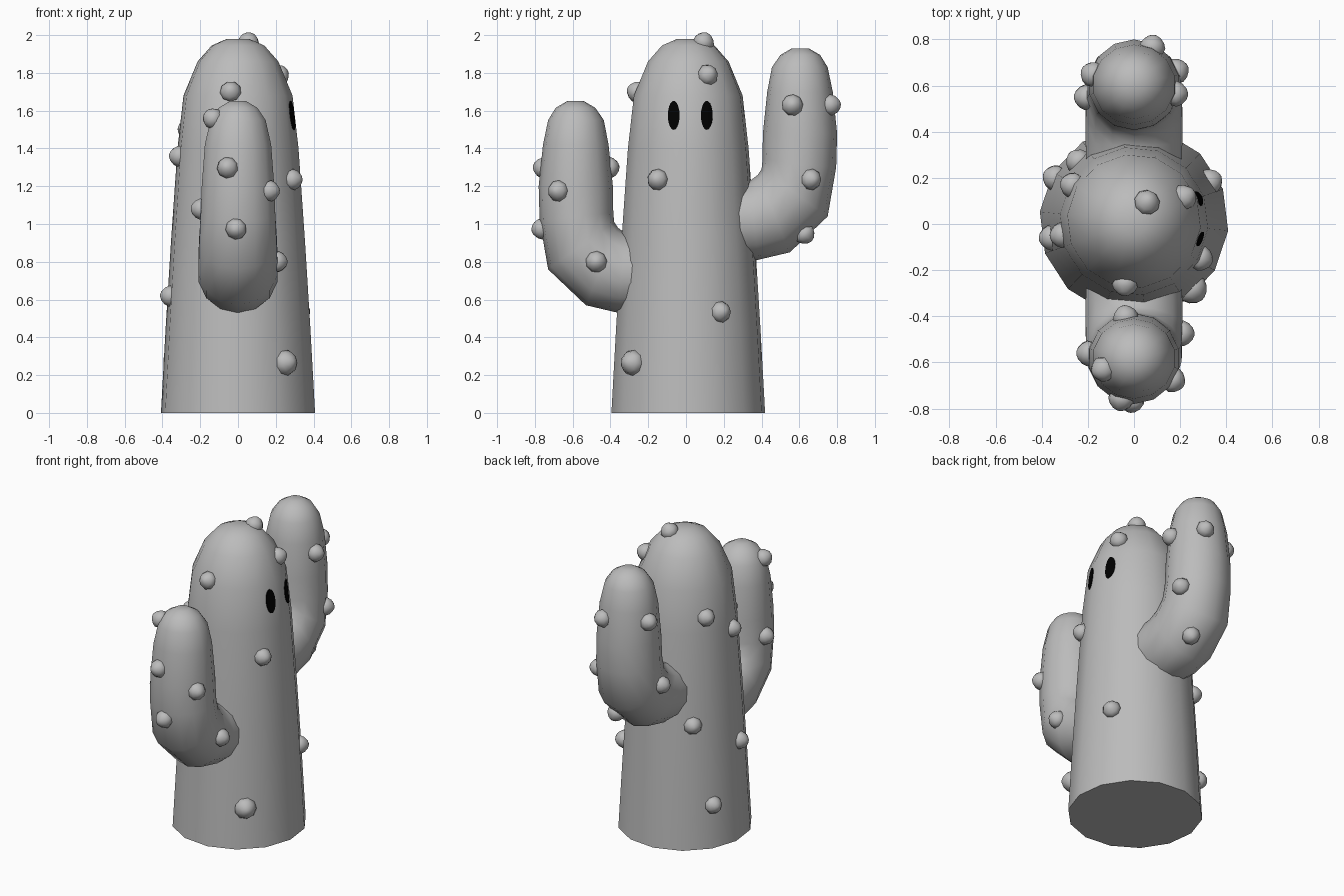
import bpy, bmesh, math
from mathutils import Vector
from mathutils.bvhtree import BVHTree

if "Cube" in bpy.data.objects:
    bpy.data.objects.remove(bpy.data.objects["Cube"], do_unlink=True)


def make_material(name, value):
    mat = bpy.data.materials.new(name)
    mat.use_nodes = True
    color = (value, value, value, 1)
    mat.diffuse_color = color
    mat.node_tree.nodes["Principled BSDF"].inputs["Base Color"].default_value = color
    return mat


grey = make_material("plant grey", 0.5)
black = make_material("eye black", 0.0)


def loft(name, rings, mat, smooth_angle=60):
    """Skin a list of closed point rings and cap both ends."""
    bm = bmesh.new()
    loops = [[bm.verts.new(p) for p in ring] for ring in rings]
    n = len(loops[0])
    for a, b in zip(loops, loops[1:]):
        for i in range(n):
            j = (i + 1) % n
            bm.faces.new((a[i], a[j], b[j], b[i]))
    bm.faces.new(loops[0][::-1])
    bm.faces.new(loops[-1])
    bmesh.ops.recalc_face_normals(bm, faces=bm.faces)
    mesh = bpy.data.meshes.new(name)
    bm.to_mesh(mesh)
    bm.free()
    mesh.materials.append(mat)
    obj = bpy.data.objects.new(name, mesh)
    bpy.context.collection.objects.link(obj)
    bpy.ops.object.select_all(action="DESELECT")
    obj.select_set(True)
    bpy.context.view_layer.objects.active = obj
    bpy.ops.object.shade_smooth_by_angle(angle=math.radians(smooth_angle))
    return obj


def ring(center, u, v, n, phase=0.0):
    angles = [phase + math.tau * i / n for i in range(n)]
    return [center + u * math.cos(a) + v * math.sin(a) for a in angles]


X, Y, Z = Vector((1, 0, 0)), Vector((0, 1, 0)), Vector((0, 0, 1))

# Trunk: tapered round column with a domed top (radius, height)
trunk_profile = [(0.41, 0), (0.385, 0.45), (0.357, 0.9), (0.322, 1.4), (0.29, 1.68),
                 (0.215, 1.86), (0.14, 1.945), (0.06, 1.98)]
trunk = loft("trunk", [ring(Vector((0, 0.012, z)), X * r, Y * r, 14, -0.1)
                       for r, z in trunk_profile], grey)

# Arm: each section spans an outer (y, z) and an inner (y, z) point, with a half width
arm_sections = [
    ((-0.20, 0.53), (-0.20, 0.93), 0.21),
    ((-0.36, 0.53), (-0.32, 0.95), 0.215),
    ((-0.53, 0.57), (-0.36, 0.98), 0.215),
    ((-0.73, 0.76), (-0.38, 1.01), 0.212),
    ((-0.775, 1.02), (-0.385, 1.06), 0.203),
    ((-0.78, 1.20), (-0.387, 1.20), 0.197),
    ((-0.757, 1.42), (-0.41, 1.42), 0.18),
    ((-0.73, 1.55), (-0.435, 1.55), 0.15),
    ((-0.69, 1.615), (-0.48, 1.615), 0.105),
    ((-0.63, 1.65), (-0.54, 1.65), 0.045),
]


def make_arm(name, place):
    rings = []
    for outer, inner, width in arm_sections:
        a, b = place(*outer), place(*inner)
        rings.append(ring((a + b) / 2, (a - b) / 2, X * width, 14))
    return loft(name, rings, grey)


front_arm = make_arm("front_arm", lambda y, z: Vector((0, y, z)))
back_arm = make_arm("back_arm", lambda y, z: Vector((0, 0.02 - y, z + 0.28)))

# Bumps: small blunt domes seated on the nearest surface point
bump_profile = [(0.05, -0.02), (0.057, 0.005), (0.046, 0.028), (0.026, 0.046), (0.008, 0.053)]


def add_bumps(body, label, spots):
    tree = BVHTree.FromObject(body, bpy.context.evaluated_depsgraph_get())
    for i, spot in enumerate(spots, 1):
        point, normal, _, _ = tree.find_nearest(Vector(spot))
        side = normal.orthogonal().normalized()
        up = normal.cross(side)
        size = 1.2 if spot[2] < 0.27 else 1.0
        loft(f"{label}_bump_{i}", [ring(point + normal * h * size, side * r * size, up * r * size, 9)
                                   for r, h in bump_profile], grey, 75)


add_bumps(trunk, "trunk", [
    (0.25, -0.28, 0.265), (0.34, 0.19, 0.535), (0.29, -0.15, 1.235), (0.24, 0.13, 1.8),
    (0.06, 0.10, 1.98), (-0.04, -0.27, 1.705), (-0.33, -0.05, 1.36), (-0.37, -0.06, 0.62),
    (-0.34, 0.20, 0.28), (-0.27, 0.17, 1.5), (-0.25, 0.28, 0.81)])
add_bumps(front_arm, "front_arm", [
    (-0.06, -0.78, 1.3), (-0.015, -0.79, 0.97), (0.165, -0.675, 1.175), (-0.2, -0.56, 1.08),
    (0.215, -0.475, 0.8), (-0.135, -0.63, 1.56), (-0.04, -0.39, 1.3)])
add_bumps(back_arm, "back_arm", [
    (0.08, 0.77, 1.63), (0.19, 0.56, 1.63), (0.2, 0.67, 1.235), (0.08, 0.64, 0.935),
    (-0.18, 0.65, 1.63), (-0.2, 0.55, 1.18)])

# Eyes: thin oval patches laid onto the trunk on the +x side
for name, y in (("right_eye", -0.065), ("left_eye", 0.11)):
    tree = BVHTree.FromObject(trunk, bpy.context.evaluated_depsgraph_get())
    rings = []
    for s in (1.0, 0.7, 0.4, 0.1):
        oval = ring(Vector((1, y, 1.575)), Y * 0.031 * s, Z * 0.077 * s, 20)
        rings.append([tree.ray_cast(p, -X)[0] + X * 0.005 for p in oval])
    loft(name, [[p - X * 0.008 for p in rings[0]]] + rings, black)
